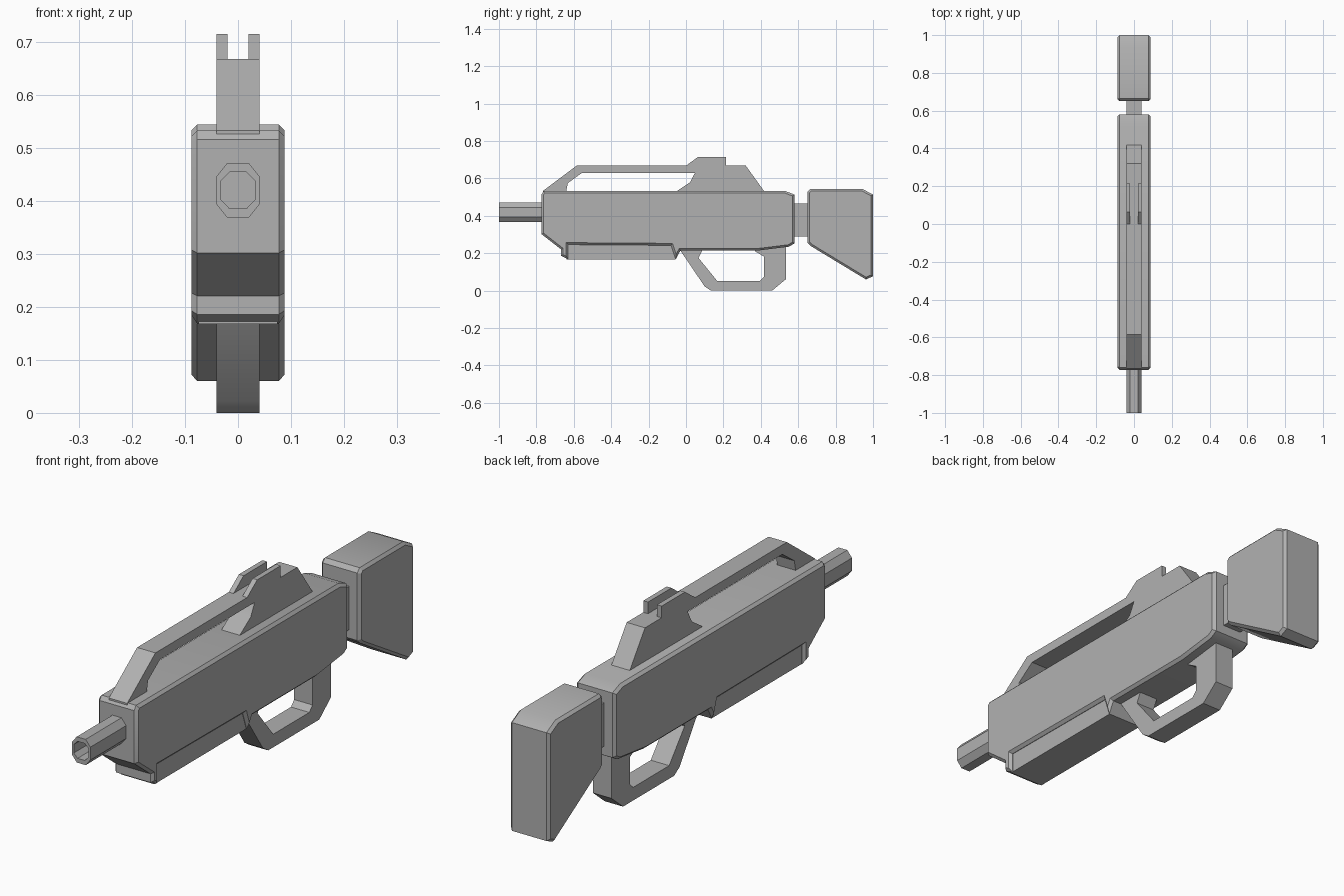
import bpy, bmesh, math

if "Cube" in bpy.data.objects:
    bpy.data.objects.remove(bpy.data.objects["Cube"])

grey = bpy.data.materials.new("dark_grey")
grey.diffuse_color = (0.44, 0.44, 0.44, 1)
grey.use_nodes = True
grey.node_tree.nodes["Principled BSDF"].inputs["Base Color"].default_value = grey.diffuse_color

def finish(name, bm):
    mesh = bpy.data.meshes.new(name)
    bm.to_mesh(mesh)
    bm.free()
    mesh.materials.append(grey)
    ob = bpy.data.objects.new(name, mesh)
    bpy.context.collection.objects.link(ob)
    return ob

def extruded(pts, offset):
    """Closed solid from an outline of 3D points pushed along an offset."""
    bm = bmesh.new()
    cap = bm.faces.new([bm.verts.new(p) for p in pts])
    res = bmesh.ops.extrude_face_region(bm, geom=[cap], use_keep_orig=True)
    moved = [g for g in res["geom"] if isinstance(g, bmesh.types.BMVert)]
    bmesh.ops.translate(bm, verts=moved, vec=offset)
    bmesh.ops.recalc_face_normals(bm, faces=bm.faces)
    return bm

def prism(name, pts, x0, x1, chamfer=0.0):
    """Side profile of (y, z) points from x0 to x1, with chamfered outline edges."""
    bm = extruded([(x0, y, z) for y, z in pts], (x1 - x0, 0, 0))
    if chamfer:
        edges = [e for e in bm.edges if abs(e.verts[0].co.x - e.verts[1].co.x) < 1e-5]
        bmesh.ops.bevel(bm, geom=edges, offset=chamfer, offset_type='OFFSET',
                        segments=1, profile=0.5, affect='EDGES')
        bmesh.ops.recalc_face_normals(bm, faces=bm.faces)
    return finish(name, bm)

W, N = 0.088, 0.041   # half widths of the wide and narrow parts

# Main body, notched underneath where the fore grip sits
prism("body", [
    (-0.772, 0.516), (-0.76, 0.533), (0.53, 0.533), (0.58, 0.514), (0.58, 0.253),
    (0.55, 0.235), (0.38, 0.214), (-0.03, 0.214), (-0.055, 0.168), (-0.08, 0.242),
    (-0.63, 0.246), (-0.63, 0.168), (-0.668, 0.186), (-0.668, 0.221), (-0.772, 0.302)],
    -W, W, 0.011)

# Narrower fore grip filling the notch
prism("fore_grip", [(-0.64, 0.168), (-0.64, 0.27), (-0.07, 0.27), (-0.055, 0.168)],
      -0.075, 0.075)

# Stock and the neck joining it to the body
prism("stock", [
    (0.65, 0.528), (0.665, 0.544), (0.943, 0.544), (1.0, 0.514), (1.0, 0.077),
    (0.962, 0.06), (0.665, 0.24), (0.65, 0.256)], -W, W, 0.011)
prism("stock_neck", [(0.56, 0.29), (0.67, 0.29), (0.67, 0.465), (0.56, 0.465)], -N, N)

# Top carry rail and sight base, an arch standing on the body
prism("top_rail", [
    (-0.765, 0.525), (-0.765, 0.533), (-0.585, 0.668), (0.32, 0.668), (0.417, 0.533),
    (0.417, 0.525), (-0.05, 0.525), (-0.045, 0.535), (0.022, 0.58), (0.048, 0.63),
    (-0.556, 0.63), (-0.632, 0.575), (-0.642, 0.525)], -N, N)

# Pair of sight ears
for side, s in (("left", -1), ("right", 1)):
    prism("sight_ear_" + side, [
        (0.0, 0.668), (0.064, 0.715), (0.214, 0.715), (0.214, 0.668)], s * 0.02, s * N)

# Lower hand loop
prism("hand_loop", [
    (-0.035, 0.222), (0.1, 0.022), (0.134, 0.0), (0.46, 0.0), (0.535, 0.062), (0.535, 0.24),
    (0.37, 0.225), (0.37, 0.21), (0.417, 0.182), (0.417, 0.075), (0.396, 0.053),
    (0.166, 0.053), (0.067, 0.175), (0.09, 0.222)], -N, N)

# Eight-sided barrel with a sunken bore
ring = [(0.02, 0.052), (0.041, 0.026), (0.041, -0.026), (0.02, -0.052),
        (-0.02, -0.052), (-0.041, -0.026), (-0.041, 0.026), (-0.02, 0.052)]
bm = extruded([(x, -0.75, 0.42 + z) for x, z in ring], (0, -0.25, 0))
muzzle = min(bm.faces, key=lambda f: f.calc_center_median().y)
bmesh.ops.inset_individual(bm, faces=[muzzle], thickness=0.005)
for v, (k, h) in zip(sorted(muzzle.verts, key=lambda v: math.atan2(v.co.z - 0.42, v.co.x)),
                     sorted(ring, key=lambda p: math.atan2(p[1], p[0]))):
    v.co.x, v.co.z = k * 0.8, 0.42 + h * 0.66
deep = bmesh.ops.extrude_discrete_faces(bm, faces=[muzzle])["faces"][0]
bmesh.ops.translate(bm, verts=deep.verts, vec=(0, 0.22, 0))
finish("barrel", bm)

# Soften only the shallow bends
for ob in bpy.data.objects:
    ob.select_set(True)
    bpy.context.view_layer.objects.active = ob
bpy.ops.object.shade_smooth_by_angle(angle=math.radians(30))
